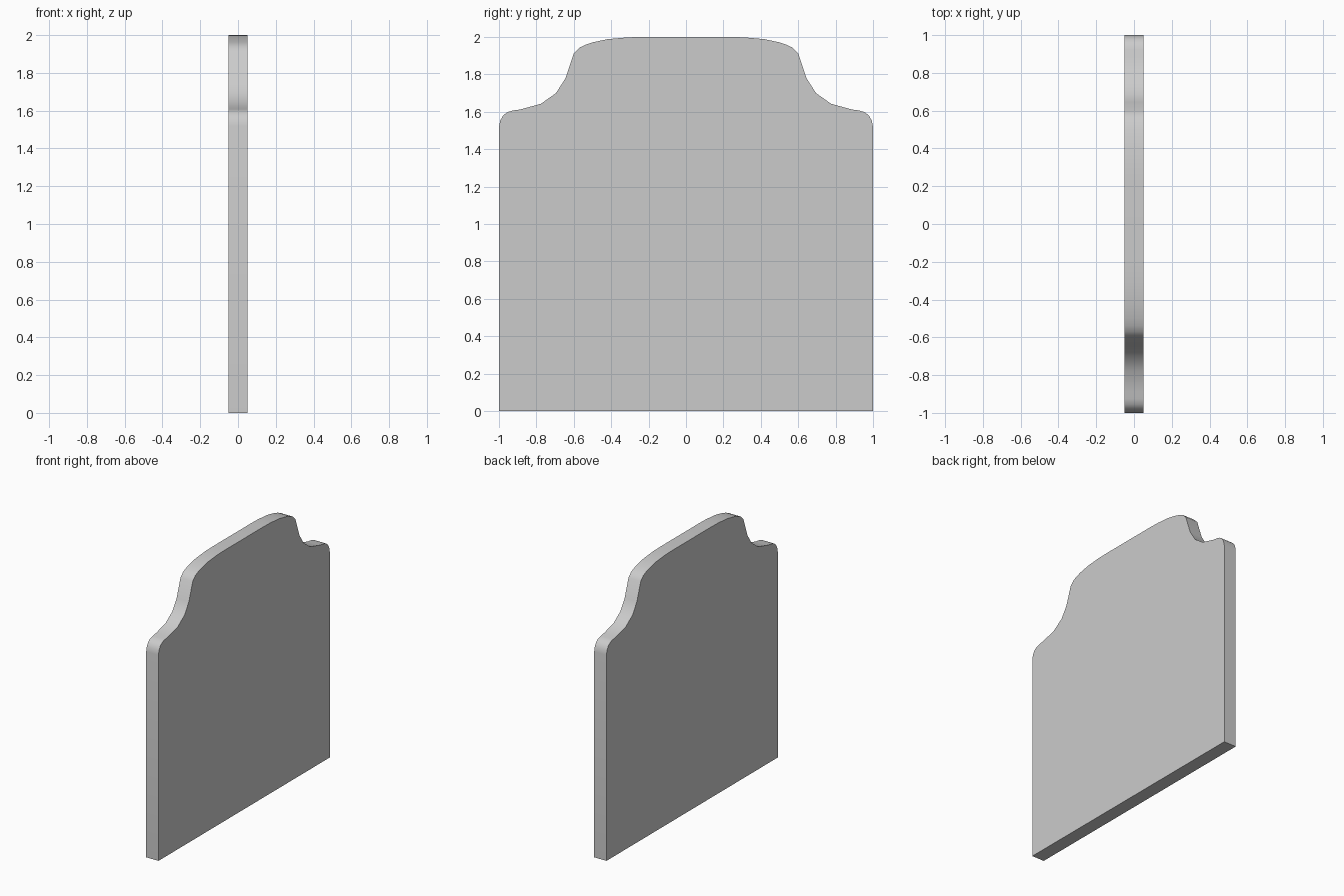
import bpy, bmesh, math

if "Cube" in bpy.data.objects:
    bpy.data.objects.remove(bpy.data.objects["Cube"])

HALF_THICKNESS = 0.05

# Right half of the outline (y, z), bottom corner up to the crown
half = [(1.0, 0.0), (1.0, 1.52), (0.993, 1.553), (0.978, 1.58), (0.955, 1.598),
        (0.925, 1.607), (0.887, 1.612), (0.775, 1.643), (0.695, 1.70),
        (0.645, 1.778), (0.60, 1.912), (0.57, 1.943), (0.538, 1.958),
        (0.50, 1.971), (0.42, 1.988), (0.31, 1.998), (0.22, 2.0)]
outline = half + [(-y, z) for y, z in reversed(half)]

# Extrude the mirrored outline into a flat slab
bm = bmesh.new()
face = bm.faces.new([bm.verts.new((-HALF_THICKNESS, y, z)) for y, z in outline])
ext = bmesh.ops.extrude_face_region(bm, geom=[face], use_keep_orig=True)
verts = [g for g in ext["geom"] if isinstance(g, bmesh.types.BMVert)]
bmesh.ops.translate(bm, vec=(2 * HALF_THICKNESS, 0, 0), verts=verts)
bmesh.ops.recalc_face_normals(bm, faces=bm.faces)
mesh = bpy.data.meshes.new("headstone_slab")
bm.to_mesh(mesh)
bm.free()

slab = bpy.data.objects.new("headstone_slab", mesh)
bpy.context.collection.objects.link(slab)

# Smooth rim with crisp front and back edges
bpy.context.view_layer.objects.active = slab
slab.select_set(True)
bpy.ops.object.shade_smooth_by_angle(angle=math.radians(35))
